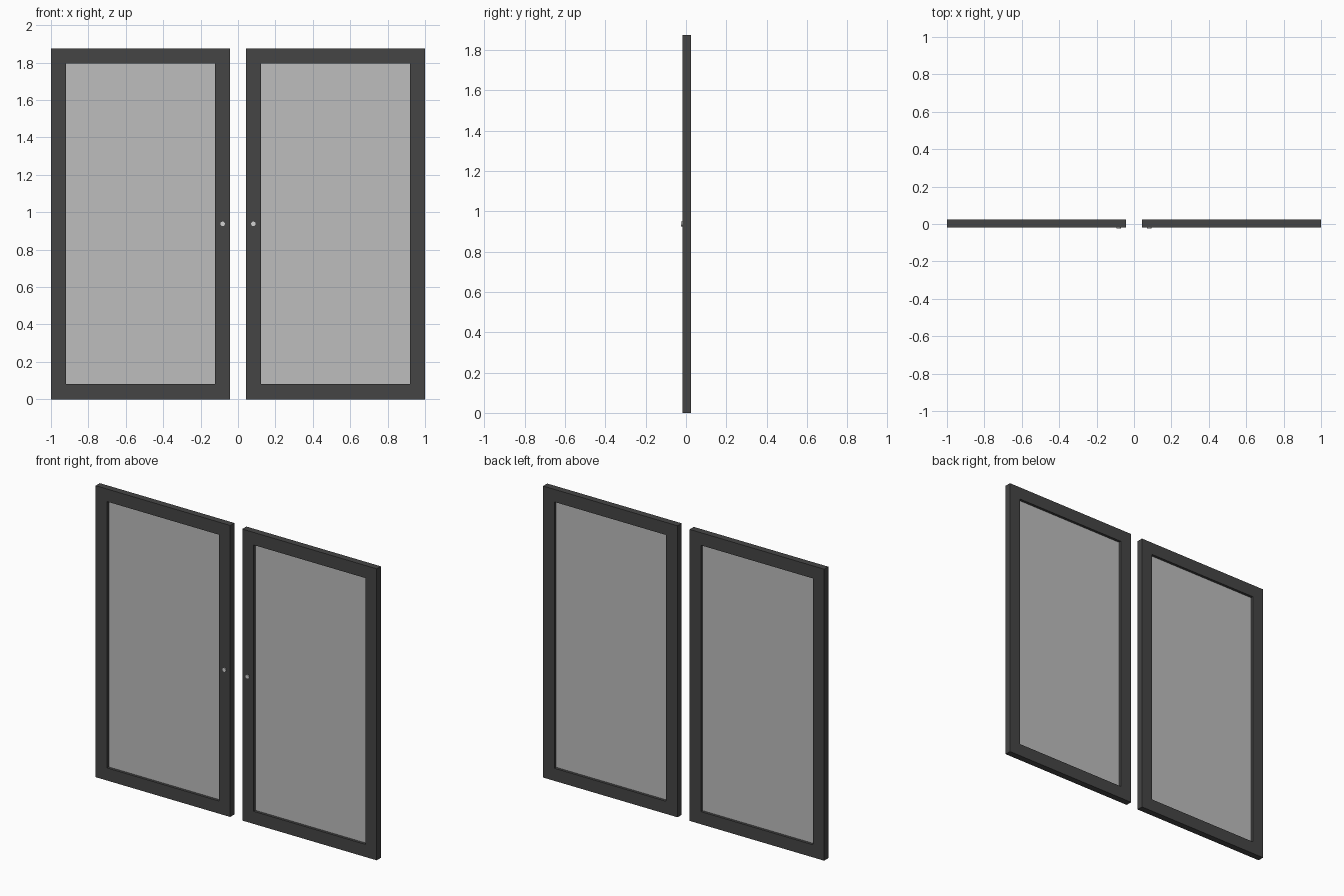
import bpy
import bmesh
from mathutils import Matrix

HEIGHT, WIDTH, BORDER = 1.875, 0.957, 0.081
FRONT, BACK = -0.018, 0.024
MID = (FRONT + BACK) / 2

cube = bpy.data.objects.get("Cube")
if cube:
    bpy.data.objects.remove(cube)


def material(name, value):
    mat = bpy.data.materials.new(name)
    mat.use_nodes = True
    colour = (value, value, value, 1)
    mat.diffuse_color = colour
    mat.node_tree.nodes["Principled BSDF"].inputs["Base Color"].default_value = colour
    return mat


def add_object(name, bm, mat):
    bmesh.ops.recalc_face_normals(bm, faces=bm.faces)
    mesh = bpy.data.meshes.new(name)
    bm.to_mesh(mesh)
    bm.free()
    mesh.materials.append(mat)
    obj = bpy.data.objects.new(name, mesh)
    bpy.context.collection.objects.link(obj)
    return obj


def rectangle(bm, cx, w, h, y):
    corners = ((-1, -1), (1, -1), (1, 1), (-1, 1))
    return [bm.verts.new((cx + i * w / 2, y, HEIGHT / 2 + k * h / 2)) for i, k in corners]


def frame(name, cx, mat):
    # Outer and inner outlines, front and back, bridged into a closed ring
    bm = bmesh.new()
    inner_w, inner_h = WIDTH - 2 * BORDER, HEIGHT - 2 * BORDER
    loops = [rectangle(bm, cx, WIDTH, HEIGHT, FRONT),
             rectangle(bm, cx, inner_w, inner_h, FRONT),
             rectangle(bm, cx, inner_w, inner_h, BACK),
             rectangle(bm, cx, WIDTH, HEIGHT, BACK)]
    for a, b in zip(loops, loops[1:] + loops[:1]):
        for i in range(4):
            j = (i + 1) % 4
            bm.faces.new((a[i], a[j], b[j], b[i]))
    return add_object(name, bm, mat)


def pane(name, cx, mat):
    bm = bmesh.new()
    size = (WIDTH - 2 * BORDER, 0.008, HEIGHT - 2 * BORDER)
    bmesh.ops.create_cube(bm, size=1, matrix=Matrix.Translation((cx, MID, HEIGHT / 2))
                          @ Matrix.Diagonal((*size, 1)))
    return add_object(name, bm, mat)


def knob(name, x, mat):
    bm = bmesh.new()
    bmesh.ops.create_cone(bm, cap_ends=True, segments=24, radius1=0.012, radius2=0.012,
                          depth=0.012, matrix=Matrix.Translation((x, FRONT, HEIGHT / 2))
                          @ Matrix.Rotation(1.5708, 4, "X"))
    obj = add_object(name, bm, mat)
    for poly in obj.data.polygons:
        poly.use_smooth = len(poly.vertices) == 4
    obj.data.set_sharp_from_angle(angle=0.6)


charcoal = material("charcoal_frame", 0.06)
glass = material("grey_glass", 0.51)
metal = material("light_metal", 0.65)

# Two mirrored doors with a gap between them
for side, sign in (("left", 1), ("right", -1)):
    centre = sign * (1 - WIDTH / 2)
    frame(side + "_door_frame", centre, charcoal)
    pane(side + "_glass_pane", centre, glass)
    knob(side + "_door_knob", sign * 0.082, metal)
